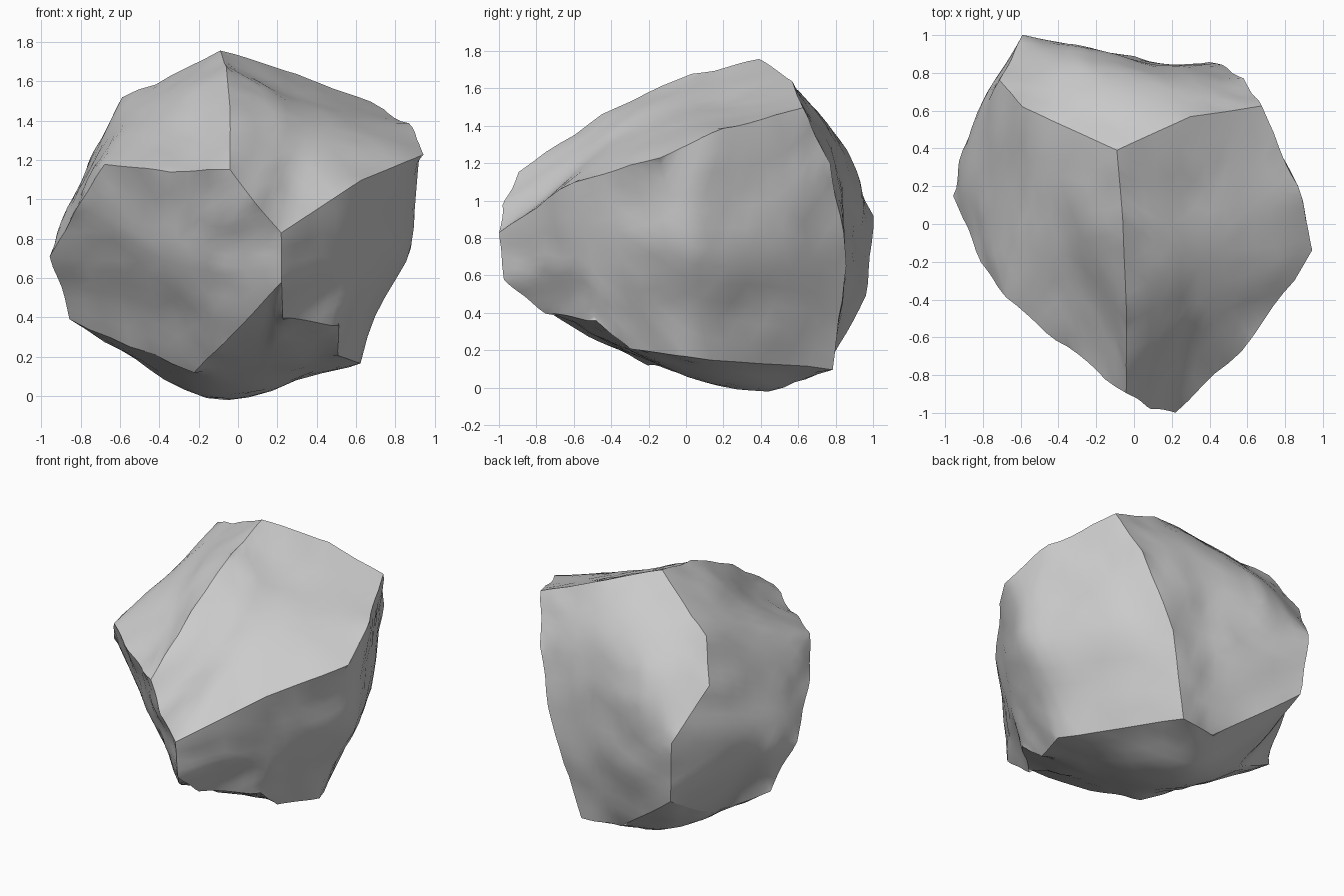
import bpy
import bmesh
from mathutils import Vector, noise

default_cube = bpy.data.objects.get("Cube")
if default_cube:
    bpy.data.objects.remove(default_cube, do_unlink=True)

# Main corners of the boulder, each known by one letter
corners = {
    # crest and front rim
    "T": (-.09, .39, 1.75), "a": (-.06, .03, 1.68), "b": (-.04, -.45, 1.46),
    "A": (-.04, -.89, 1.15), "d": (.09, -.99, .98), "P": (.22, -1, .83),
    # rim over the left side
    "f": (.63, -.6, 1.1), "Q": (.95, -.14, 1.23), "h": (.86, .2, 1.38),
    "R": (.67, .62, 1.49), "j": (.3, .57, 1.64),
    # right shoulder and flank
    "m": (-.35, -.65, 1.14), "L": (-.68, -.39, 1.18), "B": (-.59, .62, 1.52),
    "p": (-.81, -.2, .97), "W": (-.95, .15, .71), "q": (-.86, .3, .39),
    "s": (-.5, .42, .19), "U": (-.56, .97, .49), "V": (-.59, 1, .92),
    "v": (-.71, .76, 1.26), "w": (-.85, .15, 1), "x": (-.93, .44, .82),
    # back
    "y": (.58, .77, 1.2), "z": (.4, .86, .65), "D": (.25, .78, .1),
    "E": (-.02, .74, .1), "I": (-.3, .8, 1.4), "K": (.12, .82, 1.25),
    "J": (-.3, .95, 1.08), "N": (.1, .86, .6),
    # underside
    "F": (.22, -.97, .58), "G": (.23, -.75, .4), "H": (.51, -.48, .36),
    "r": (.51, -.3, .2), "M": (.62, 0, .17), "C": (-.22, -.2, .13),
    "u": (-.07, -.52, .27), "Y": (-.16, .4, -.08), "Z": (.1, -.15, .1),
    # middles of the broad facets
    "S": (.63, -.5, .68), "t": (.93, 0, .74), "_": (.72, .44, .75),
    "+": (.35, -.25, 1.43), "-": (-.38, 0, 1.48), "*": (-.38, -.44, .68),
}

# Each facet is a set of fans: the first letter is the hub, the rest its rim
facets = {
    "top_left": ["+TabAdPfQhRjT"],
    "top_right_and_flank": ["-TabAmLBT", "wBLpWxvB", "xWqsUVv"],
    "front": ["*AdPFuCqWpLmA"],
    "left_side": ["SfPFGHrMtf", "tM_hQf", "_MDzyRh"],
    "back": ["ITjKJVvBT", "KjRyzNJ", "NzDEUVJ"],
    "underside": ["ZFGHrMYCuF", "YMDEUsqC"],
}
STEPS = 6


def add_patch(bm, layer, facet, p, q, r):
    """Fill the triangle p q r with a grid of small triangles."""
    grid = [[bm.verts.new(p + (q - p) * ((i - j) / STEPS) + (r - p) * (j / STEPS))
             for j in range(i + 1)] for i in range(STEPS + 1)]
    for i in range(STEPS):
        for j in range(i + 1):
            tris = [(grid[i][j], grid[i + 1][j], grid[i + 1][j + 1])]
            if j < i:
                tris.append((grid[i][j], grid[i + 1][j + 1], grid[i][j + 1]))
            for tri in tris:
                bm.faces.new(tri)[layer] = facet


bm = bmesh.new()
layer = bm.faces.layers.int.new("facet")
for number, fans in enumerate(facets.values()):
    for fan in fans:
        hub, *rim = [Vector(corners[letter]) for letter in fan]
        for first, second in zip(rim, rim[1:]):
            add_patch(bm, layer, number, hub, first, second)
bmesh.ops.remove_doubles(bm, verts=bm.verts[:], dist=0.0005)
bmesh.ops.recalc_face_normals(bm, faces=bm.faces[:])

# Crisp edges only where two facets meet
for face in bm.faces:
    face.smooth = True
for edge in bm.edges:
    edge.smooth = len({face[layer] for face in edge.link_faces}) == 1

# Soften the inside of each facet, then roughen the stone
inner = [v for v in bm.verts if all(e.smooth for e in v.link_edges)]
for _ in range(6):
    bmesh.ops.smooth_vert(bm, verts=inner, factor=0.5,
                          use_axis_x=True, use_axis_y=True, use_axis_z=True)
bm.normal_update()
offsets = [v.normal * (0.02 * noise.noise(v.co * 3.5) + 0.01 * noise.noise(v.co * 8))
           for v in bm.verts]
for vert, offset in zip(bm.verts, offsets):
    vert.co += offset

mesh = bpy.data.meshes.new("boulder")
bm.to_mesh(mesh)
bm.free()
boulder = bpy.data.objects.new("boulder", mesh)
bpy.context.collection.objects.link(boulder)

# Plain grey stone
stone = bpy.data.materials.new("grey stone")
stone.use_nodes = True
colour = (0.6, 0.6, 0.6, 1)
stone.diffuse_color = colour
for node in stone.node_tree.nodes:
    if node.type == "BSDF_PRINCIPLED":
        node.inputs["Base Color"].default_value = colour
        node.inputs["Roughness"].default_value = 0.9
mesh.materials.append(stone)
